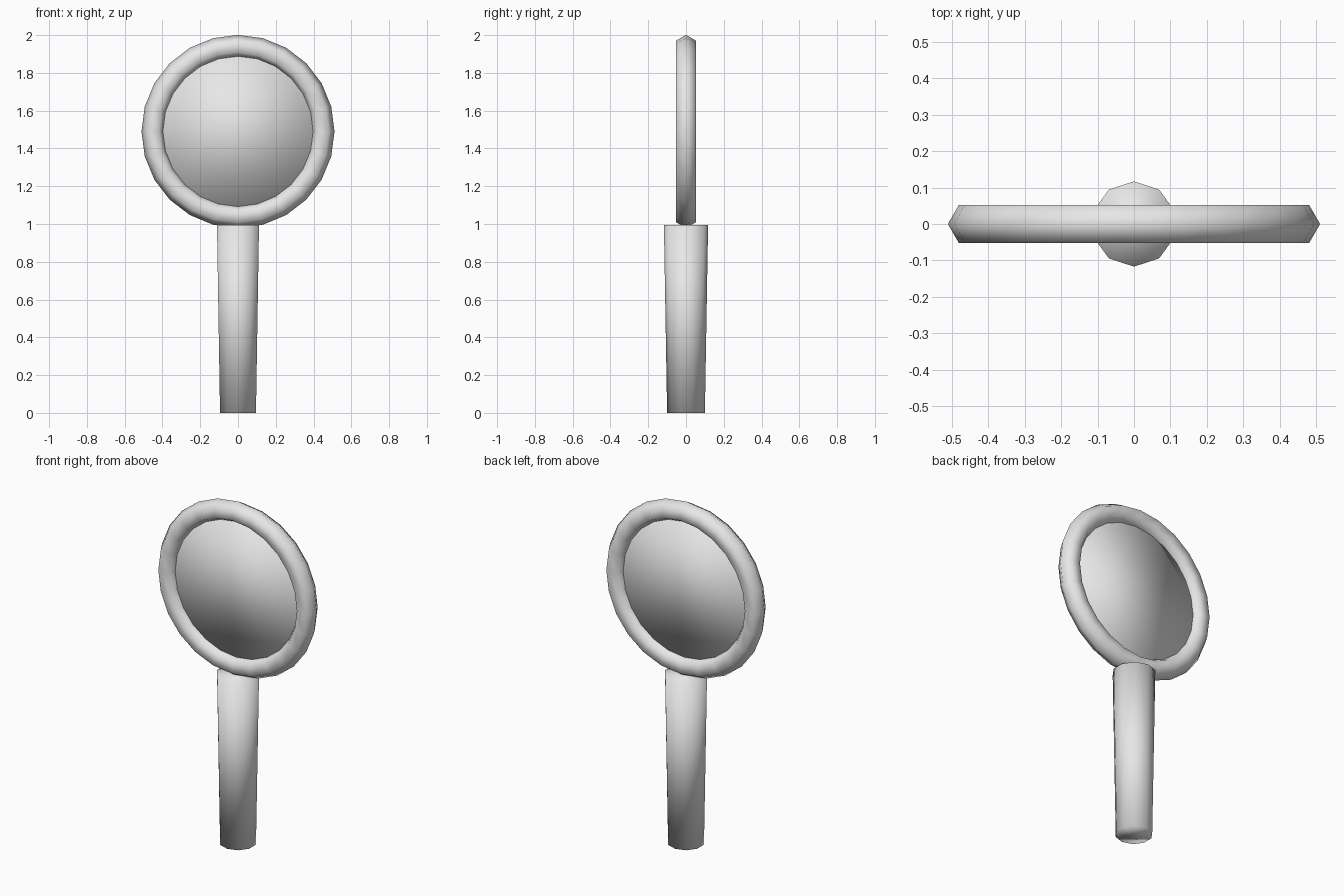
import bpy, bmesh, math
from mathutils import Matrix

if "Cube" in bpy.data.objects:
    bpy.data.objects.remove(bpy.data.objects["Cube"], do_unlink=True)

grey = bpy.data.materials.new("light grey")
grey.use_nodes = True
grey.diffuse_color = (0.8, 0.8, 0.8, 1)
grey.node_tree.nodes["Principled BSDF"].inputs["Base Color"].default_value = grey.diffuse_color


def revolve(name, profile, sides, matrix, closed=False):
    """Turn a (radius, height) profile about local z; open profiles get end caps."""
    bm = bmesh.new()
    rows = []
    for radius, height in profile:
        row = []
        for i in range(sides):
            a = math.pi / 2 + math.tau * i / sides
            row.append(bm.verts.new((radius * math.cos(a), radius * math.sin(a), height)))
        rows.append(row)
    pairs = list(zip(rows, rows[1:]))
    if closed:
        pairs.append((rows[-1], rows[0]))
    else:
        bm.faces.new(rows[0])
        bm.faces.new(rows[-1])
    for low, high in pairs:
        for i in range(sides):
            j = (i + 1) % sides
            bm.faces.new((low[i], low[j], high[j], high[i]))
    bmesh.ops.recalc_face_normals(bm, faces=bm.faces)
    bm.transform(matrix)
    for face in bm.faces:
        face.smooth = True
    mesh = bpy.data.meshes.new(name)
    bm.to_mesh(mesh)
    bm.free()
    mesh.materials.append(grey)
    obj = bpy.data.objects.new(name, mesh)
    bpy.context.collection.objects.link(obj)
    return obj


# Upright frame for the head of the magnifying glass
head = Matrix.Translation((0, 0, 1.49)) @ Matrix.Rotation(math.pi / 2, 4, "X")

# Tapered ten-sided handle
revolve("handle", [(0.1, 0), (0.117, 0.995)], 10, Matrix.Identity(4))

# Rim with a hexagonal section
tube = 0.061
section = [(0.45 + tube * math.cos(k * math.pi / 3), tube * math.sin(k * math.pi / 3))
           for k in range(6)]
revolve("rim", section, 24, head, closed=True)

# Thin lens disc, its edge buried in the rim
revolve("lens", [(0.43, -0.015), (0.43, 0.015)], 32, head)
